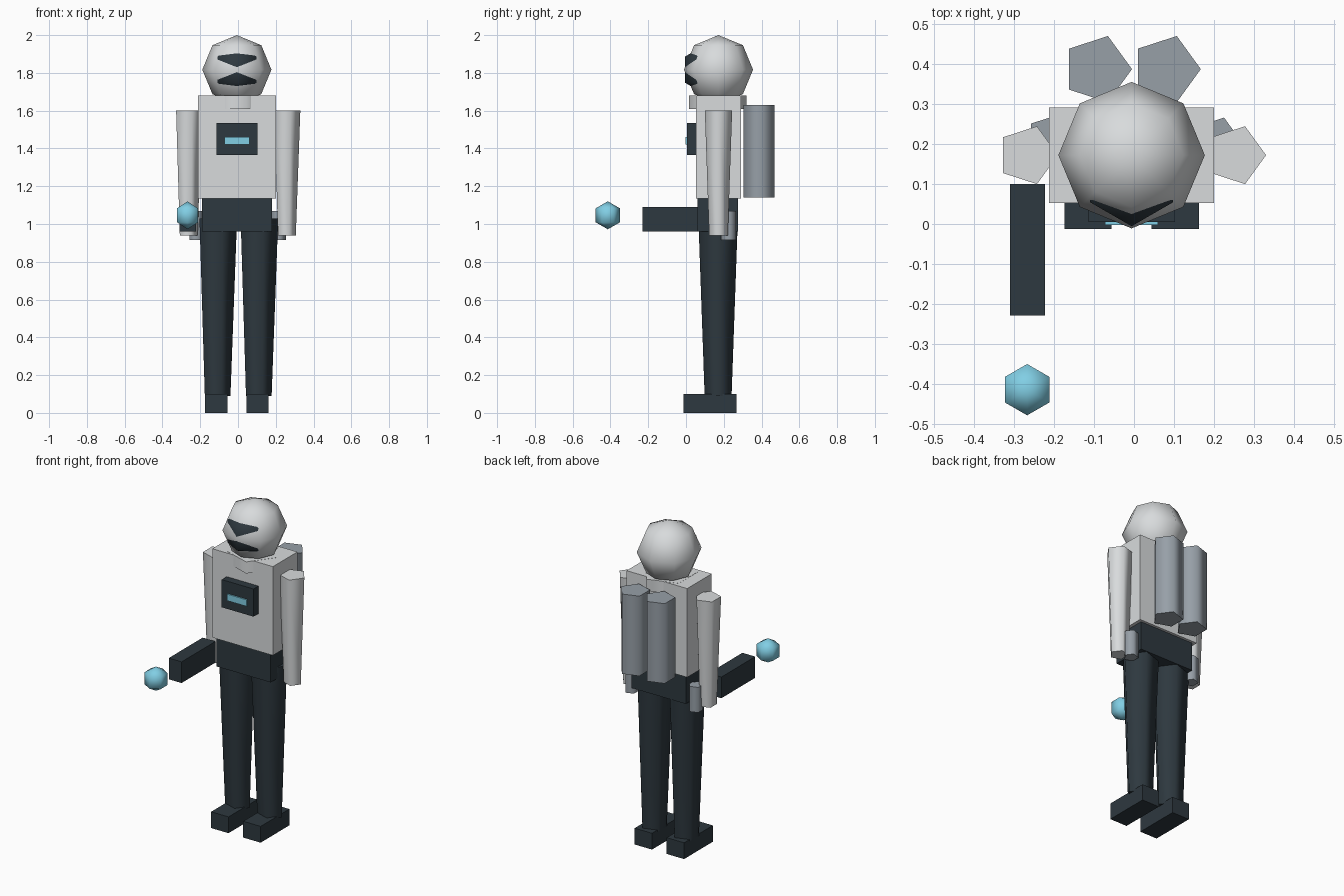
import bpy
from math import radians

cube = bpy.data.objects.get("Cube")
if cube:
    bpy.data.objects.remove(cube, do_unlink=True)

CX, CY = -0.006, 0.172      # body axis


def material(name, r, g, b):
    m = bpy.data.materials.new(name)
    m.use_nodes = True
    m.diffuse_color = (r, g, b, 1)
    m.node_tree.nodes["Principled BSDF"].inputs["Base Color"].default_value = (r, g, b, 1)
    return m


suit = material("suit light grey", 0.69, 0.71, 0.72)
steel = material("tank grey", 0.31, 0.35, 0.39)
dark = material("dark slate", 0.027, 0.04, 0.05)
glow = material("glowing blue", 0.22, 0.62, 0.78)


def finish(name, mat, smooth=True):
    ob = bpy.context.object
    ob.name = ob.data.name = name
    ob.data.materials.append(mat)
    bpy.ops.object.transform_apply(location=False, rotation=True, scale=True)
    if smooth:
        bpy.ops.object.shade_smooth_by_angle(angle=radians(75))
    return ob


def box(name, mat, x, y, z):
    """Box between (low, high) limits on each axis."""
    lims = (x, y, z)
    bpy.ops.mesh.primitive_cube_add(size=1, location=[(a + b) / 2 for a, b in lims])
    bpy.context.object.scale = [b - a for a, b in lims]
    return finish(name, mat, smooth=False)


def post(name, mat, x, y, z, r_low, r_high):
    """Five-sided upright tapered post with one corner towards +x."""
    bpy.ops.mesh.primitive_cone_add(vertices=5, radius1=r_low, radius2=r_high,
                                    depth=z[1] - z[0], location=(x, y, sum(z) / 2),
                                    rotation=(0, 0, radians(-90)))
    return finish(name, mat)


def ball(name, mat, loc, r, segments, rings):
    bpy.ops.mesh.primitive_uv_sphere_add(segments=segments, ring_count=rings,
                                         radius=r, location=loc)
    return finish(name, mat)


# Head, visor and collar
ball("helmet", suit, (CX, CY, 1.817), 0.183, 8, 4)
ball("visor", dark, (CX, 0.114 - 0.0, 1.817), 0.138, 6, 3).location.y = 0.114
post("collar", suit, CX, CY - 0.003, (1.61, 1.681), 0.16, 0.16)

# Torso, hips and chest panel
box("torso", suit, (CX - 0.206, CX + 0.206), (0.053, 0.291), (1.135, 1.68))
box("hips", dark, (CX - 0.185, CX + 0.185), (0.062, 0.275), (0.96, 1.135))
box("chest_panel", dark, (CX - 0.108, CX + 0.108), (0.005, 0.06), (1.365, 1.535))
box("chest_light", glow, (CX - 0.066, CX + 0.066), (-0.003, 0.01), (1.42, 1.46))

# Paired parts
for side, s in (("left", 1), ("right", -1)):
    post(side + "_arm", suit, CX + s * 0.26, CY, (0.94, 1.60), 0.052, 0.076)
    post(side + "_leg", dark, CX + s * 0.109, CY - 0.002, (0.09, 1.03), 0.075, 0.11)
    post(side + "_tank", steel, CX + s * 0.086, 0.387, (1.14, 1.63), 0.087, 0.087)
    post(side + "_thruster", steel, CX + s * 0.218, 0.226, (0.915, 1.07), 0.042, 0.042)
    fx = CX + s * 0.109
    box(side + "_foot", dark, (fx - 0.059, fx + 0.059), (-0.012, 0.267), (0, 0.1))

# Hand-held emitter and its floating orb
box("emitter", dark, (-0.31, -0.223), (-0.229, 0.1), (0.96, 1.09))
ball("orb", glow, (-0.267, -0.414, 1.046), 0.074, 6, 3)
